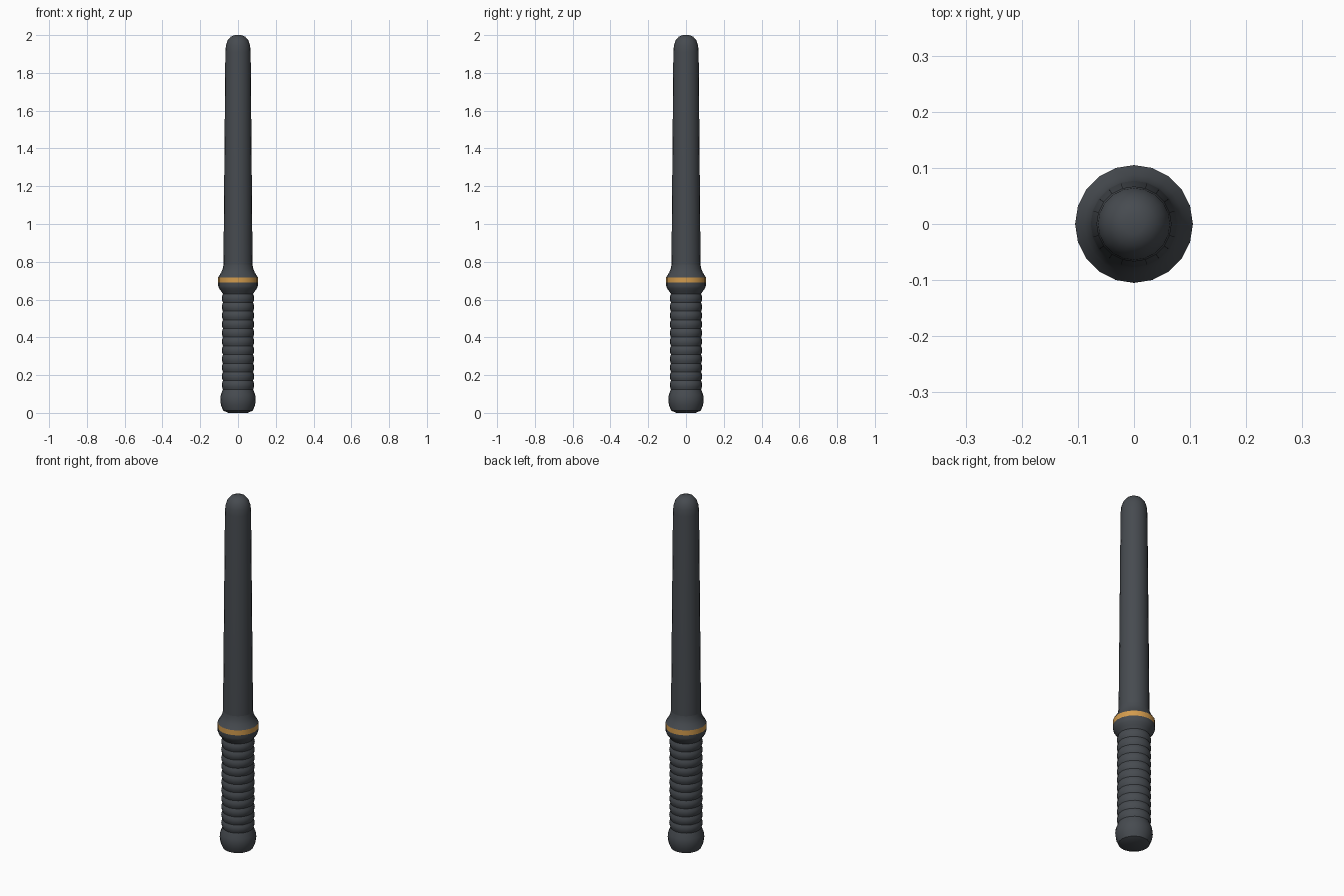
import bpy
import bmesh
import math

SIDES = 20

cube = bpy.data.objects.get("Cube")
if cube:
    bpy.data.objects.remove(cube, do_unlink=True)


def material(name, rgb, roughness):
    mat = bpy.data.materials.new(name)
    mat.use_nodes = True
    mat.diffuse_color = (*rgb, 1)
    bsdf = mat.node_tree.nodes["Principled BSDF"]
    bsdf.inputs["Base Color"].default_value = (*rgb, 1)
    bsdf.inputs["Roughness"].default_value = roughness
    return mat


def lathe(name, profile, mat, cap_bottom=False, cap_top=False):
    """Turn a (radius, height) profile around the z axis."""
    bm = bmesh.new()
    rings = []
    for r, z in profile:
        angles = [math.tau * i / SIDES for i in range(SIDES)]
        rings.append([bm.verts.new((r * math.cos(a), r * math.sin(a), z)) for a in angles])
    for low, high in zip(rings, rings[1:]):
        for i in range(SIDES):
            j = (i + 1) % SIDES
            bm.faces.new((low[i], low[j], high[j], high[i]))
    if cap_bottom:
        bm.faces.new(rings[0][::-1])
    if cap_top:
        bm.faces.new(rings[-1])
    mesh = bpy.data.meshes.new(name)
    bm.to_mesh(mesh)
    bm.free()
    mesh.materials.append(mat)
    obj = bpy.data.objects.new(name, mesh)
    bpy.context.collection.objects.link(obj)
    bpy.ops.object.select_all(action="DESELECT")
    obj.select_set(True)
    bpy.context.view_layer.objects.active = obj
    bpy.ops.object.shade_smooth_by_angle(angle=math.radians(40))
    return obj


rubber = material("dark grey rubber", (0.062, 0.07, 0.08), 0.6)
gold = material("gold", (0.65, 0.33, 0.075), 0.5)

# Rounded pommel at the foot
lathe("pommel", [(0.05, 0), (0.078, 0.012), (0.09, 0.04), (0.094, 0.07),
                 (0.091, 0.095), (0.08, 0.125)], rubber, cap_bottom=True)

# Grip with evenly spaced rounded ridges
RIDGES, STEPS = 11, 4
GRIP_LOW, GRIP_HIGH = 0.125, 0.63
grip = []
for k in range(RIDGES * STEPS + 1):
    t = k / STEPS
    radius = 0.08 + 0.006 * abs(math.sin(math.pi * t))
    grip.append((radius, GRIP_LOW + (GRIP_HIGH - GRIP_LOW) * t / RIDGES))
lathe("grip", grip, rubber)

# Flared collar with a gold band around its widest part
lathe("lower_collar", [(0.08, 0.63), (0.09, 0.645), (0.101, 0.66), (0.105, 0.672),
                       (0.105, 0.69)], rubber)
lathe("gold_band", [(0.105, 0.69), (0.105, 0.718)], gold)
lathe("upper_collar", [(0.105, 0.718), (0.099, 0.727), (0.088, 0.745),
                       (0.08, 0.765), (0.077, 0.785)], rubber)

# Tapered shaft with a domed tip
lathe("shaft", [(0.077, 0.785), (0.067, 1.91), (0.064, 1.945), (0.055, 1.972),
                (0.038, 1.992), (0.018, 2.0)], rubber, cap_top=True)
